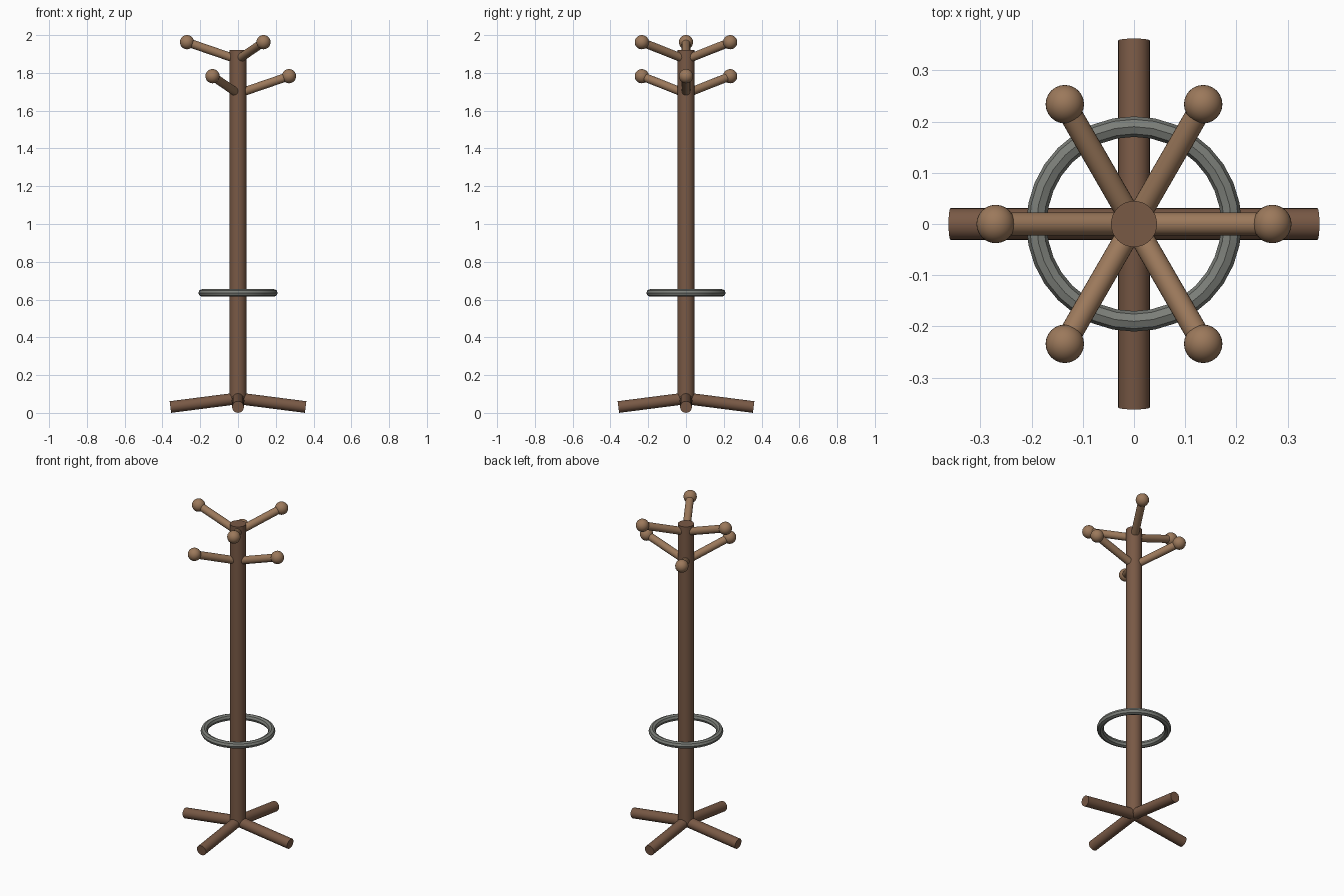
import bpy
from math import cos, sin, radians
from mathutils import Vector

if "Cube" in bpy.data.objects:
    bpy.data.objects.remove(bpy.data.objects["Cube"])


def material(name, rgb):
    m = bpy.data.materials.new(name)
    m.diffuse_color = (*rgb, 1)
    m.use_nodes = True
    m.node_tree.nodes["Principled BSDF"].inputs["Base Color"].default_value = m.diffuse_color
    return m


DARK = material("dark_wood", (0.19, 0.10, 0.06))
LIGHT = material("light_wood", (0.33, 0.19, 0.105))
METAL = material("grey_metal", (0.20, 0.21, 0.19))


def finish(name, mat):
    ob = bpy.context.object
    ob.name = name
    ob.data.materials.append(mat)
    bpy.ops.object.shade_smooth_by_angle(angle=radians(40))
    return ob


def rod(name, a, b, r, mat, sides=24):
    a, b = Vector(a), Vector(b)
    d = b - a
    bpy.ops.mesh.primitive_cylinder_add(
        vertices=sides, radius=r, depth=d.length, location=(a + b) / 2,
        rotation=d.to_track_quat('Z', 'Y').to_euler())
    return finish(name, mat)


def polar(r, deg, z):
    return (r * cos(radians(deg)), r * sin(radians(deg)), z)


# Central pole
rod("pole", (0, 0, 0.06), (0, 0, 1.92), 0.045, DARK, 32)

# Four sloping feet
for i in range(4):
    rod(f"foot_{i + 1}", (0, 0, 0.077), polar(0.358, 90 * i, 0.031), 0.031, DARK)

# Two tiers of three hooks, each an arm with a ball tip
for tier, z, start in (("lower", 1.69, 0), ("upper", 1.87, 60)):
    for i in range(3):
        tip = polar(0.27, start + 120 * i, z + 0.0925)
        rod(f"{tier}_arm_{i + 1}", (0, 0, z), tip, 0.0225, LIGHT)
        bpy.ops.mesh.primitive_uv_sphere_add(
            segments=24, ring_count=16, radius=0.0375, location=tip)
        finish(f"{tier}_knob_{i + 1}", LIGHT)

# Umbrella ring
bpy.ops.mesh.primitive_torus_add(
    major_radius=0.19, minor_radius=0.02, major_segments=32,
    minor_segments=8, location=(0, 0, 0.635))
finish("umbrella_ring", METAL).data.shade_smooth()
